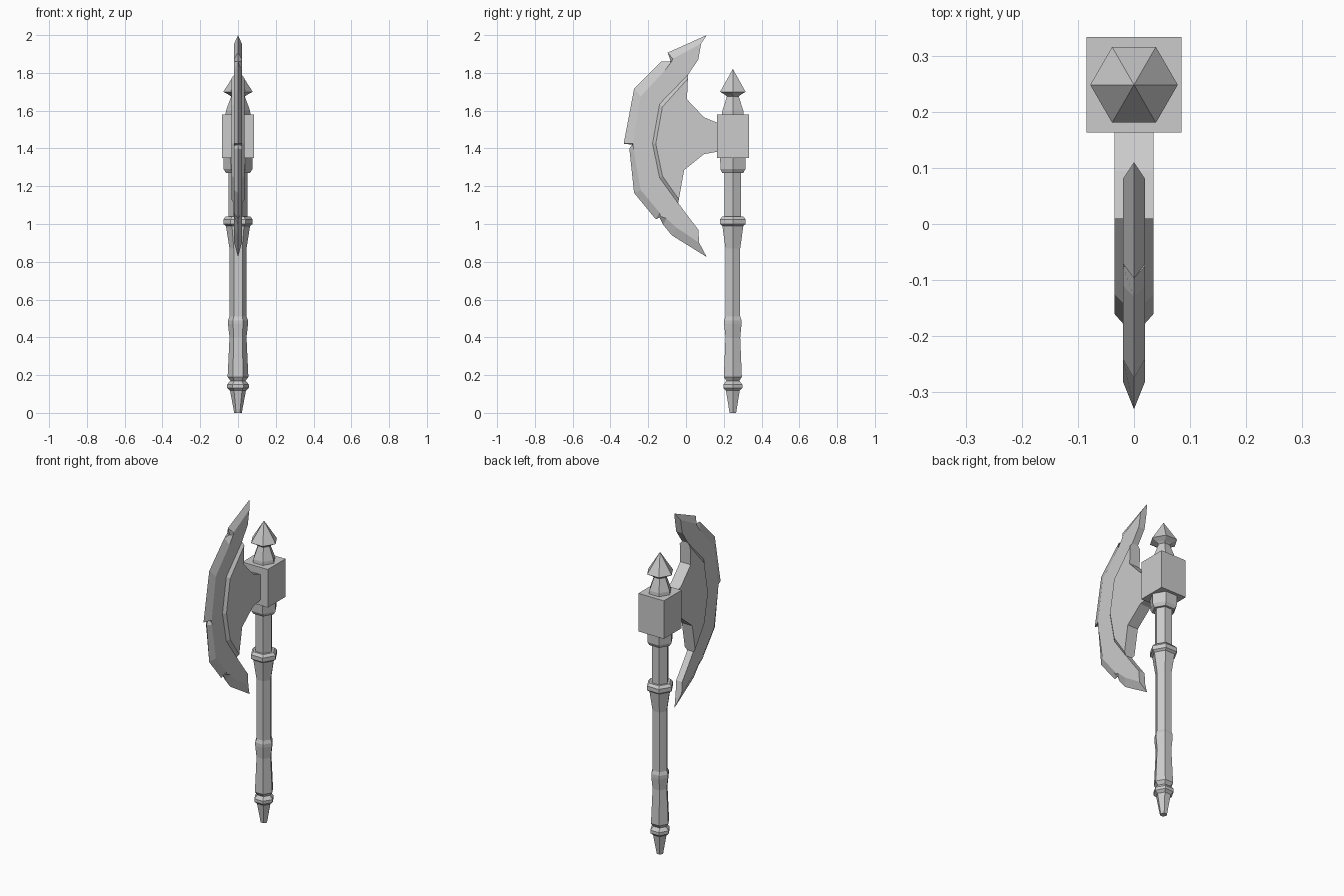
import bpy, bmesh
from math import cos, sin, tau

HANDLE_Y = 0.248


def finish(bm, name):
    bmesh.ops.remove_doubles(bm, verts=bm.verts, dist=1e-5)
    bmesh.ops.recalc_face_normals(bm, faces=bm.faces)
    mesh = bpy.data.meshes.new(name)
    bm.to_mesh(mesh)
    bm.free()
    obj = bpy.data.objects.new(name, mesh)
    bpy.context.collection.objects.link(obj)
    return obj


def loft(name, rings):
    """Join equal-length closed rings of points and cap both ends."""
    bm = bmesh.new()
    rows = [[bm.verts.new(p) for p in ring] for ring in rings]
    n = len(rows[0])
    for a, b in zip(rows, rows[1:]):
        for i in range(n):
            j = (i + 1) % n
            bm.faces.new((a[i], a[j], b[j], b[i]))
    bm.faces.new(rows[0])
    bm.faces.new(rows[-1])
    return finish(bm, name)


def hex_turned(name, profile):
    """Six-sided turned part from (radius, height) pairs."""
    loft(name, [[(r * cos(tau * i / 6), HANDLE_Y + r * sin(tau * i / 6), z)
                 for i in range(6)] for r, z in profile])


# Handle with pommel, grip swellings and rings
hex_turned("handle", [
    (0.02, 0), (0.042, 0.118), (0.058, 0.132), (0.058, 0.15), (0.04, 0.17),
    (0.055, 0.19), (0.045, 0.40), (0.053, 0.47), (0.053, 0.49), (0.045, 0.51),
    (0.045, 0.87), (0.064, 0.99), (0.078, 1.0), (0.078, 1.025), (0.064, 1.04),
    (0.05, 1.04), (0.05, 1.27), (0.064, 1.27), (0.076, 1.29), (0.078, 1.36)])

# Top spike
hex_turned("finial", [
    (0.067, 1.57), (0.064, 1.60), (0.036, 1.675), (0.05, 1.685),
    (0.078, 1.70), (0.0005, 1.82)])

# Socket block
bpy.ops.mesh.primitive_cube_add(size=1, location=(0, HANDLE_Y, 1.465))
block = bpy.context.object
block.name = "socket_block"
block.scale = (0.17, 0.17, 0.23)

# Plate joining the blade to the block, chamfered along its curved side
neck_top = [(0.18, 1.53), (0.095, 1.565), (0.005, 1.66)]
neck_bottom = [(-0.01, 1.285), (0.095, 1.37), (0.18, 1.385)]
rim = [(0.01, 1.79), (-0.14, 1.635), (-0.177, 1.425), (-0.14, 1.245), (-0.042, 1.11)]
face = [(0.01, 1.77), (-0.125, 1.62), (-0.16, 1.425), (-0.125, 1.255), (-0.038, 1.13)]
loft("blade_plate", [
    [(x, y, z) for y, z in neck_top + arc + neck_bottom]
    for x, arc in ((-0.035, face), (-0.02, rim), (0.02, rim), (0.035, face))])

# Crescent blade: stations of (cutting edge, bevel line, inner edge)
stations = [
    ((0.11, 2.0), (0.08, 1.955), (0.065, 1.87)),
    ((-0.097, 1.907), (-0.07, 1.875), (0.01, 1.79)),
    ((-0.08, 1.86), (-0.075, 1.862), (0.005, 1.785)),
    ((-0.13, 1.86), (-0.11, 1.815), (-0.03, 1.73)),
    ((-0.275, 1.715), (-0.24, 1.675), (-0.13, 1.605)),
    ((-0.33, 1.425), (-0.28, 1.425), (-0.15, 1.425)),
    ((-0.285, 1.42), (-0.28, 1.415), (-0.15, 1.415)),
    ((-0.30, 1.40), (-0.278, 1.395), (-0.15, 1.40)),
    ((-0.275, 1.165), (-0.24, 1.18), (-0.13, 1.255)),
    ((-0.16, 1.025), (-0.14, 1.06), (-0.06, 1.15)),
    ((-0.14, 1.035), (-0.135, 1.04), (-0.05, 1.13)),
    ((-0.12, 0.995), (-0.105, 1.03), (-0.04, 1.11)),
    ((-0.075, 0.94), (-0.05, 0.98), (0.0, 1.055)),
    ((0.11, 0.825), (0.07, 0.90), (0.065, 0.97))]
T = 0.02
loft("crescent_blade", [
    [(0, *edge), (T, *bevel), (T, *inner), (-T, *inner), (-T, *bevel)]
    for edge, bevel, inner in stations])
